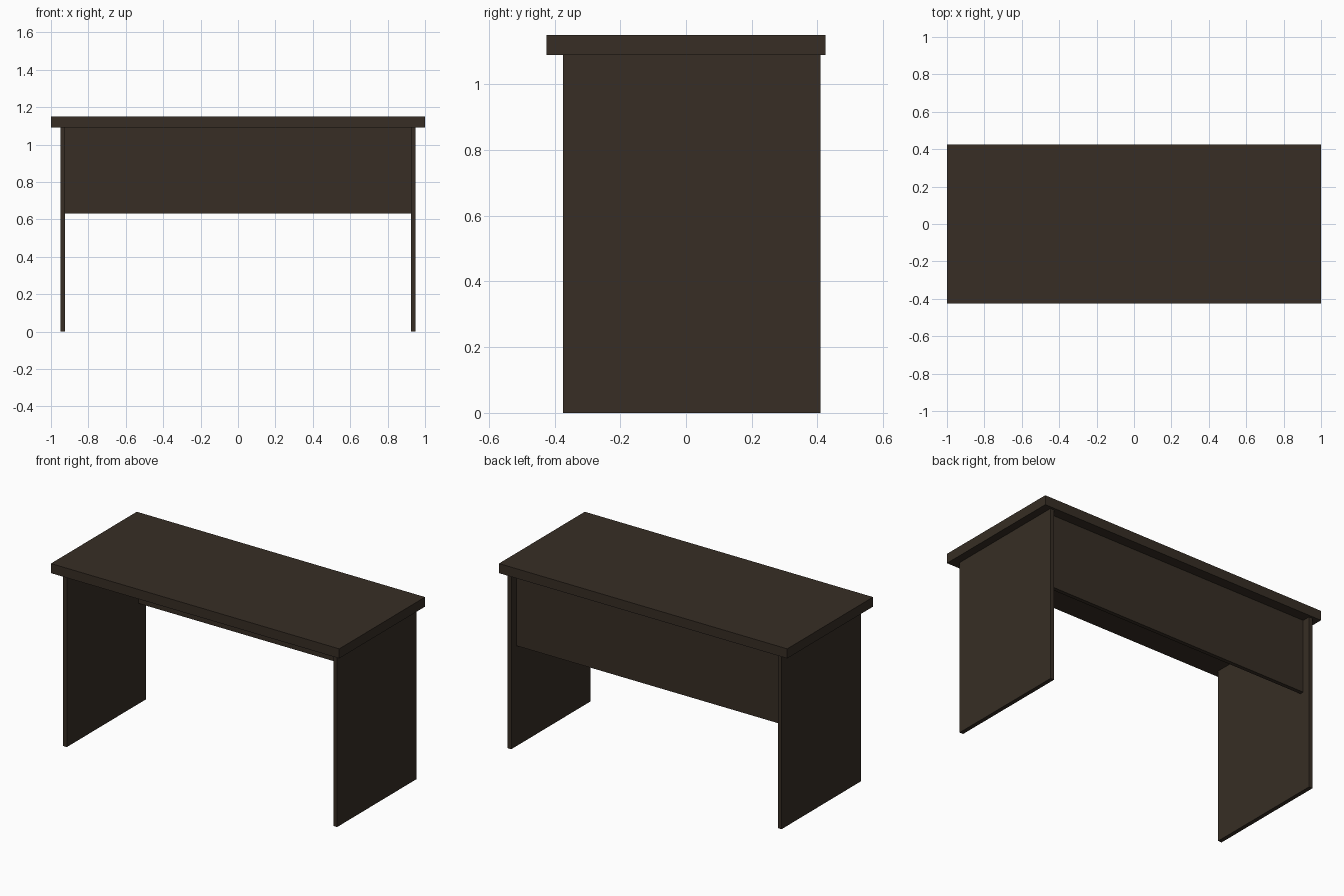
import bpy

if "Cube" in bpy.data.objects:
    bpy.data.objects.remove(bpy.data.objects["Cube"])

# One dark wood finish for the whole desk
wood = bpy.data.materials.new("dark brown wood")
wood.diffuse_color = (0.038, 0.027, 0.018, 1.0)
wood.use_nodes = True
wood.node_tree.nodes["Principled BSDF"].inputs["Base Color"].default_value = wood.diffuse_color


def box(name, x, y, z):
    """Axis-aligned board given (min, max) on each axis."""
    bpy.ops.mesh.primitive_cube_add(size=1, location=[sum(r) / 2 for r in (x, y, z)])
    ob = bpy.context.object
    ob.name = name
    ob.scale = [r[1] - r[0] for r in (x, y, z)]
    bpy.ops.object.transform_apply(location=False, rotation=False, scale=True)
    ob.data.materials.append(wood)
    return ob


# Thick overhanging top
box("desk_top", (-1, 1), (-0.425, 0.425), (1.09, 1.15))

# Full-height end panels
for side, s in (("left", -1), ("right", 1)):
    box(side + "_end_panel", sorted((s * 0.925, s * 0.95)), (-0.375, 0.41), (0, 1.09))

# Modesty panel set in slightly from the back
box("modesty_panel", (-0.925, 0.925), (0.335, 0.36), (0.63, 1.09))
